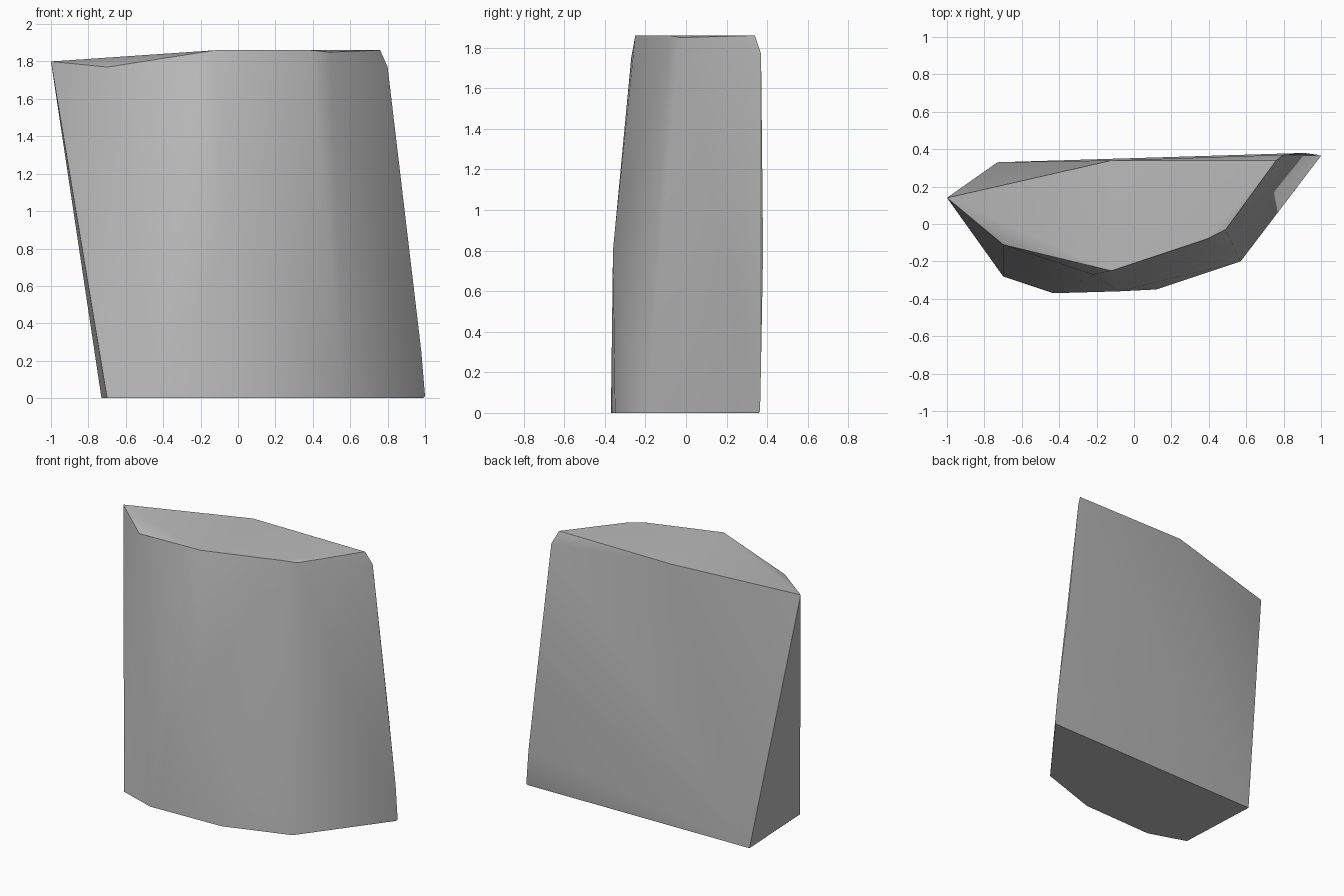
import bpy
import bmesh
import math

# Remove the default cube
cube = bpy.data.objects.get("Cube")
if cube:
    bpy.data.objects.remove(cube, do_unlink=True)


def make_material(name, colour):
    material = bpy.data.materials.new(name)
    material.use_nodes = True
    material.diffuse_color = colour
    shader = material.node_tree.nodes["Principled BSDF"]
    shader.inputs["Base Color"].default_value = colour
    return material


def hull_object(name, corners, material, sharp_angle):
    """Wrap a convex stone around its corners and smooth the soft ridges."""
    bm = bmesh.new()
    for corner in corners:
        bm.verts.new(corner)
    hull = bmesh.ops.convex_hull(bm, input=bm.verts[:])
    loose = {v for v in hull["geom_interior"] if isinstance(v, bmesh.types.BMVert)}
    bmesh.ops.delete(bm, geom=list(loose), context="VERTS")
    bmesh.ops.dissolve_limit(bm, angle_limit=math.radians(1),
                             verts=bm.verts[:], edges=bm.edges[:])
    bmesh.ops.recalc_face_normals(bm, faces=bm.faces[:])
    mesh = bpy.data.meshes.new(name)
    bm.to_mesh(mesh)
    bm.free()
    mesh.materials.append(material)
    obj = bpy.data.objects.new(name, mesh)
    bpy.context.collection.objects.link(obj)
    bpy.ops.object.select_all(action="DESELECT")
    obj.select_set(True)
    bpy.context.view_layer.objects.active = obj
    bpy.ops.object.shade_smooth_by_angle(angle=math.radians(sharp_angle))
    return obj


stone_grey = make_material("stone grey", (0.5, 0.5, 0.5, 1))

# Flat footprint, front corners first
footprint = [(-.73, .33), (-.7, -.28), (-.43, -.37),
             (.12, -.35), (.57, -.2), (.99, .36)]
base = [(x, y, 0) for x, y in footprint]

# Slanted crown with a raised left tip
crown = [(-1, .14, 1.8), (-.7, -.11, 1.77), (-.12, -.25, 1.86),
         (.39, -.08, 1.86), (.49, -.03, 1.85), (.76, .34, 1.86),
         (-.12, .34, 1.86)]

# Gentle bulges on the front, back and right-hand edge
bulges = [(-.08, -.36, .8), (-.22, -.27, 1.75), (.8, .37, 1.77),
          (.91, .38, .8), (.98, .37, .25), (1, .365, .01)]

hull_object("standing_stone", base + crown + bulges, stone_grey, 40)
